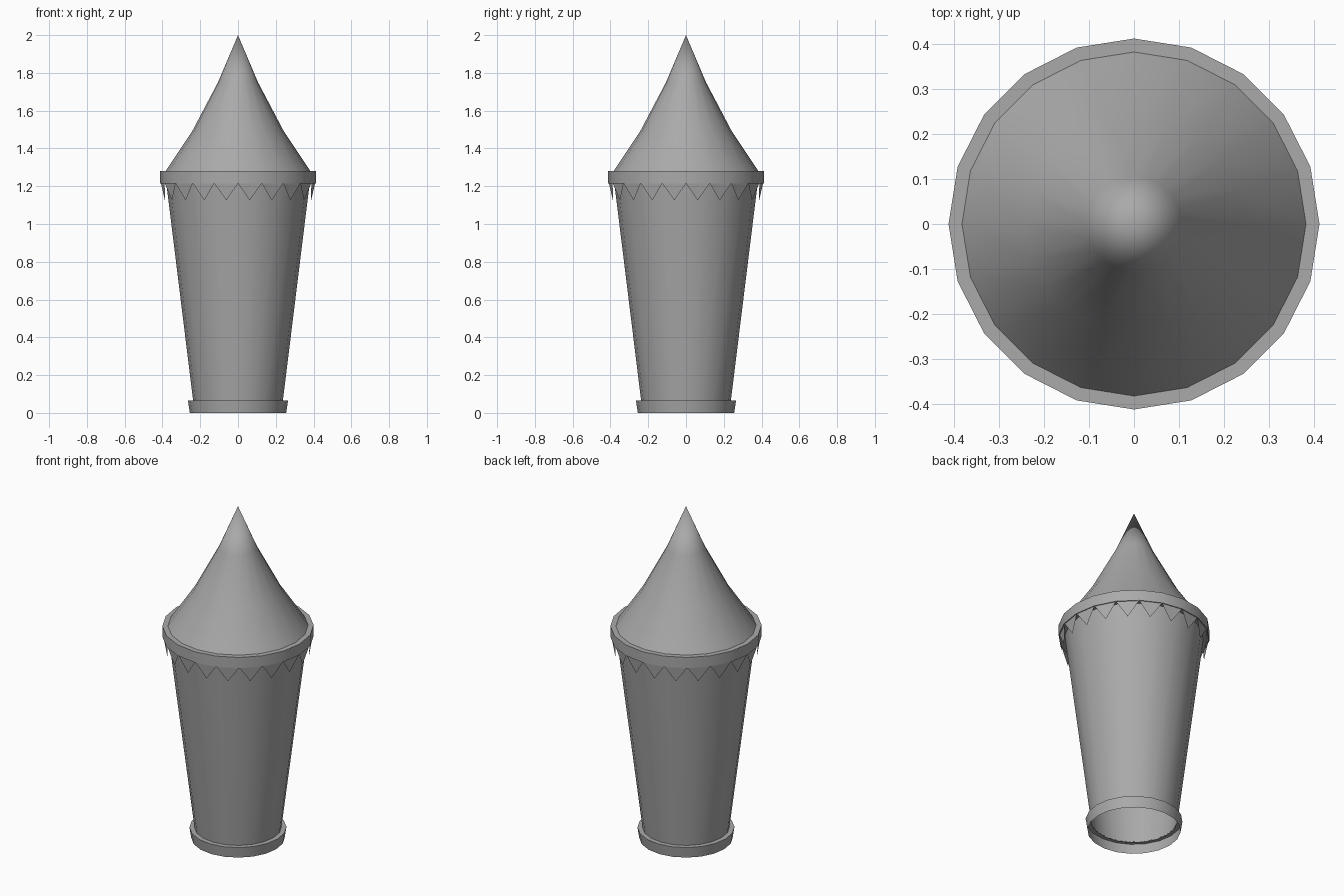
import bpy, math

if "Cube" in bpy.data.objects:
    bpy.data.objects.remove(bpy.data.objects["Cube"], do_unlink=True)

SIDES = 20
STEP = 2 * math.pi / SIDES

stone = bpy.data.materials.new("stone_grey")
stone.use_nodes = True
GREY = (0.4, 0.4, 0.4, 1)
stone.diffuse_color = GREY
stone.node_tree.nodes["Principled BSDF"].inputs["Base Color"].default_value = GREY


def polar(r, z, turn):
    return (r * math.cos(turn * STEP), r * math.sin(turn * STEP), z)


def make_object(name, verts, faces, smooth=True):
    mesh = bpy.data.meshes.new(name)
    mesh.from_pydata(verts, [], faces)
    mesh.materials.append(stone)
    obj = bpy.data.objects.new(name, mesh)
    bpy.context.collection.objects.link(obj)
    if smooth:
        bpy.ops.object.select_all(action="DESELECT")
        obj.select_set(True)
        bpy.context.view_layer.objects.active = obj
        bpy.ops.object.shade_smooth_by_angle(angle=math.radians(35))
    return obj


def lathe(name, profile):
    """Spin a bottom-to-top (radius, z) profile; a zero radius closes to a point."""
    verts, faces, rings = [], [], []
    for r, z in profile:
        start = len(verts)
        count = SIDES if r > 0 else 1
        verts += [polar(r, z, i) for i in range(count)]
        rings.append([start + i % count for i in range(SIDES + 1)])
    for low, high in zip(rings, rings[1:]):
        for i in range(SIDES):
            quad = [low[i], low[i + 1], high[i + 1], high[i]]
            faces.append(list(dict.fromkeys(quad)))
    return make_object(name, verts, faces)


# Open foot ring, tapered body, collar and pointed roof
lathe("foot_ring", [(0.255, 0), (0.265, 0.065), (0.237, 0.065)])
lathe("tower_body", [(0.237, 0.06), (0.38, 1.22)])
lathe("collar", [(0.378, 1.215), (0.413, 1.215), (0.413, 1.28), (0.383, 1.28)])
lathe("roof", [(0.383, 1.28), (0.243, 1.49), (0.106, 1.75), (0, 2)])

# Pointed trim hanging below the collar, one triangle per side
verts, faces = [], []
for i in range(SIDES):
    verts += [polar(0.408, 1.216, i), polar(0.392, 1.125, i + 0.5),
              polar(0.408, 1.216, i + 1)]
    faces.append((3 * i, 3 * i + 1, 3 * i + 2))
make_object("pointed_trim", verts, faces, smooth=False)
